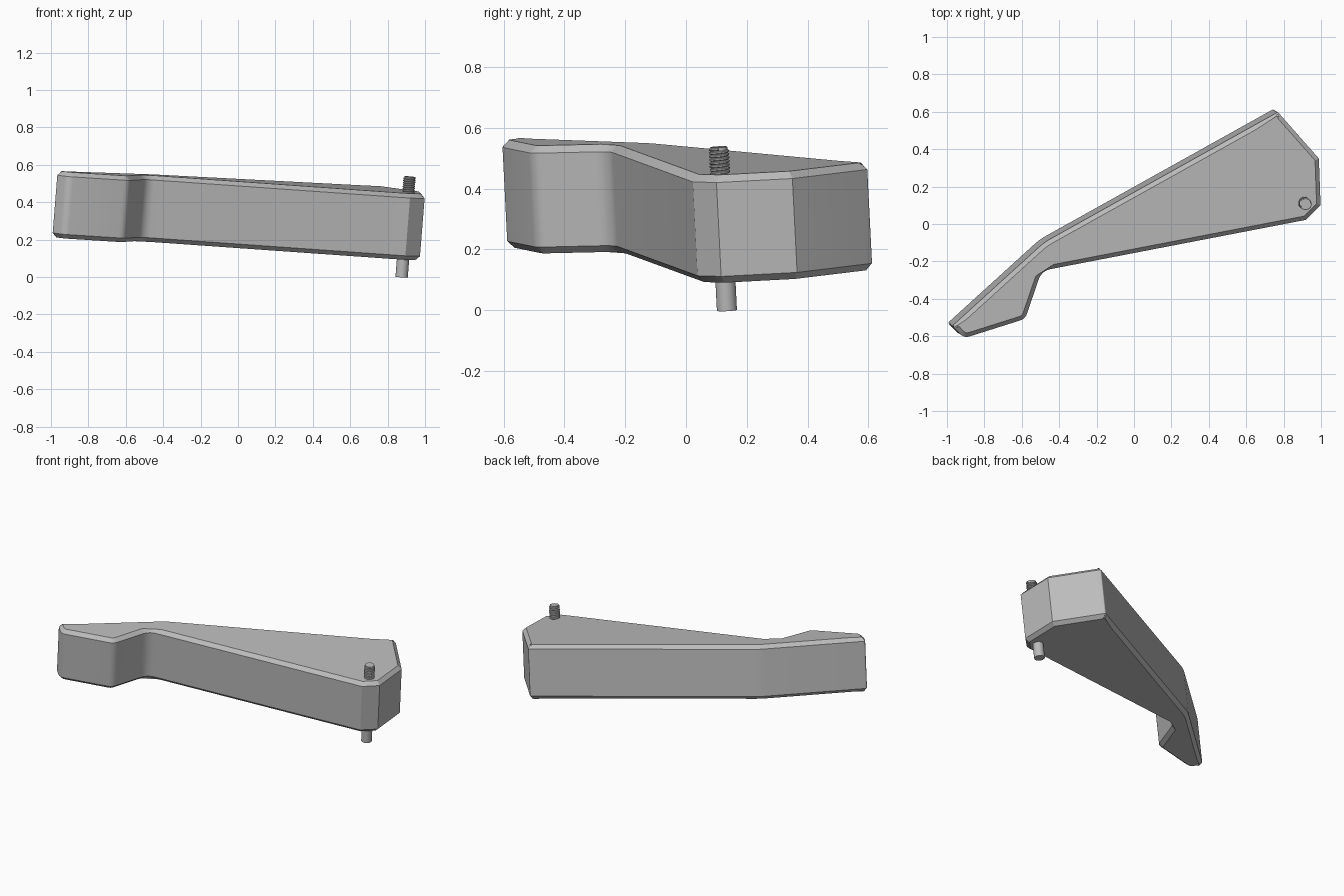
import bpy, bmesh, math
from mathutils import Matrix, Vector

cube = bpy.data.objects.get("Cube")
if cube:
    bpy.data.objects.remove(cube)

# Single grey finish
grey = bpy.data.materials.new("plain grey")
grey.use_nodes = True
COLOUR = (0.5, 0.5, 0.5, 1)
grey.diffuse_color = COLOUR
grey.node_tree.nodes["Principled BSDF"].inputs["Base Color"].default_value = COLOUR

# The whole part leans: one shared tilt about the mid plane
TILT = (Matrix.Translation((0, 0, 0.339))
        @ Matrix.Rotation(0.08, 4, 'Y') @ Matrix.Rotation(0.05, 4, 'X'))
HALF = 0.178
CHAMFER = 0.023


def add_object(name, bm):
    mesh = bpy.data.meshes.new(name)
    bm.to_mesh(mesh)
    bm.free()
    mesh.materials.append(grey)
    obj = bpy.data.objects.new(name, mesh)
    bpy.context.collection.objects.link(obj)
    obj.matrix_world = TILT
    return obj


def smooth(obj, angle):
    bpy.ops.object.select_all(action='DESELECT')
    obj.select_set(True)
    bpy.context.view_layer.objects.active = obj
    bpy.ops.object.shade_smooth_by_angle(angle=math.radians(angle))


def rounded(corners, steps=5):
    """Outline with each (x, y, cut) corner rounded by a small curve."""
    points = []
    for i, (x, y, cut) in enumerate(corners):
        p = Vector((x, y))
        if not cut:
            points.append(p)
            continue
        before = Vector(corners[i - 1][:2])
        after = Vector(corners[(i + 1) % len(corners)][:2])
        a = p + (before - p).normalized() * cut
        b = p + (after - p).normalized() * cut
        for k in range(steps + 1):
            t = k / steps
            points.append(a * (1 - t) ** 2 + p * 2 * t * (1 - t) + b * t ** 2)
    return points


def inset(points, d):
    """Offset a counter-clockwise outline inwards by d."""
    result = []
    for i, p in enumerate(points):
        e1 = (p - points[i - 1]).normalized()
        e2 = (points[(i + 1) % len(points)] - p).normalized()
        n1, n2 = Vector((-e1.y, e1.x)), Vector((-e2.y, e2.x))
        result.append(p + (n1 + n2) * d / (1 + n1.dot(n2)))
    return result


# Arm body: stacked rings of the outline, chamfered above and below
outline = rounded([
    (0.91, 0.03, 0), (0.988, 0.108, 0), (0.978, 0.358, 0), (0.757, 0.607, 0.008),
    (-0.493, -0.09, 0.04), (-0.985, -0.538, 0.015), (-0.92, -0.603, 0.03),
    (-0.594, -0.5, 0.03), (-0.507, -0.243, 0.05)])
inner = inset(outline, CHAMFER)
bm = bmesh.new()
rings = []
for ring, z in ((inner, -HALF), (outline, CHAMFER - HALF),
                (outline, HALF - CHAMFER), (inner, HALF)):
    rings.append([bm.verts.new((p.x, p.y, z)) for p in ring])
for low, high in zip(rings, rings[1:]):
    for i in range(len(low)):
        bm.faces.new((low[i - 1], low[i], high[i], high[i - 1]))
bm.faces.new(rings[0][::-1])
bm.faces.new(rings[-1])
smooth(add_object("arm_body", bm), 25)

# Pin through the wide end
PIN = (0.899, 0.121)


def cylinder(name, radius, z0, z1):
    bm = bmesh.new()
    bmesh.ops.create_cone(bm, cap_ends=True, segments=32, radius1=radius,
                          radius2=radius, depth=z1 - z0,
                          matrix=Matrix.Translation((*PIN, (z0 + z1) / 2)))
    smooth(add_object(name, bm), 40)


cylinder("pin_lower", 0.033, -0.275, -HALF + 0.02)
cylinder("pin_upper_core", 0.028, HALF - 0.02, 0.265)

# Screw thread: a V profile swept up a helix
PITCH, TURNS, STEPS = 0.0112, 8, 28
bm = bmesh.new()
previous = None
for s in range(TURNS * STEPS + 1):
    angle = 2 * math.pi * s / STEPS
    rise = 0.265 - PITCH * (TURNS + 1) + PITCH * s / STEPS
    row = [bm.verts.new((PIN[0] + r * math.cos(angle), PIN[1] + r * math.sin(angle), rise + z))
           for r, z in ((0.027, 0), (0.033, PITCH * 0.3), (0.033, PITCH * 0.7), (0.027, PITCH))]
    if previous:
        for k in range(3):
            bm.faces.new((previous[k], row[k], row[k + 1], previous[k + 1]))
    previous = row
smooth(add_object("screw_thread", bm), 30)
